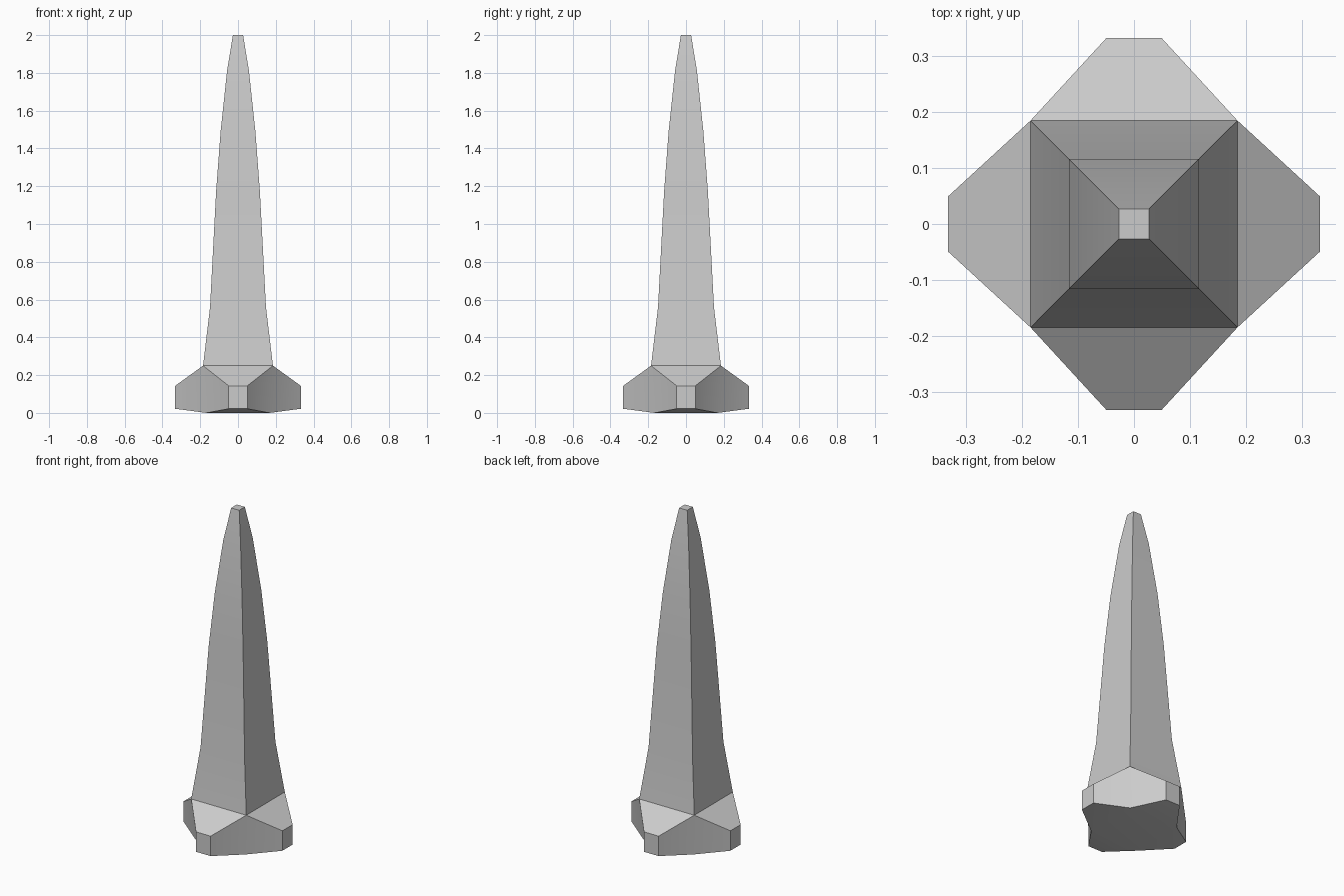
import bpy
import bmesh
from math import radians
from mathutils import Matrix, Vector

cube = bpy.data.objects.get("Cube")
if cube:
    bpy.data.objects.remove(cube, do_unlink=True)

stone = bpy.data.materials.new("grey_stone")
stone.use_nodes = True
colour = (0.6, 0.6, 0.6, 1)
stone.diffuse_color = colour
stone.node_tree.nodes["Principled BSDF"].inputs["Base Color"].default_value = colour

SHOULDER, SHOULDER_Z = 0.185, 0.25


def finish(name, bm):
    bmesh.ops.remove_doubles(bm, verts=bm.verts, dist=0.0005)
    bmesh.ops.recalc_face_normals(bm, faces=bm.faces)
    mesh = bpy.data.meshes.new(name)
    bm.to_mesh(mesh)
    bm.free()
    mesh.materials.append(stone)
    obj = bpy.data.objects.new(name, mesh)
    bpy.context.collection.objects.link(obj)
    bpy.ops.object.select_all(action="DESELECT")
    obj.select_set(True)
    bpy.context.view_layer.objects.active = obj
    bpy.ops.object.shade_smooth_by_angle(angle=radians(30))


def square(bm, r, z):
    return [bm.verts.new((x * r, y * r, z))
            for x, y in ((-1, -1), (1, -1), (1, 1), (-1, 1))]


# Spire: square rings tapering to a small flat tip
bm = bmesh.new()
profile = [(SHOULDER, SHOULDER_Z), (0.148, 0.56), (0.116, 1.17),
           (0.092, 1.49), (0.058, 1.81), (0.027, 2)]
rings = [square(bm, r, z) for r, z in profile]
for low, high in zip(rings, rings[1:]):
    for i in range(4):
        j = (i + 1) % 4
        bm.faces.new((low[i], low[j], high[j], high[i]))
bm.faces.new(rings[-1])
finish("spire", bm)

# Footing: one wedge-shaped foot repeated around a square underside
bm = bmesh.new()
SOLE, REACH, HALF, TOE_LOW, TOE_HIGH = 0.167, 0.333, 0.049, 0.022, 0.143
bm.faces.new(square(bm, SOLE, 0))
for k in range(4):
    turn = Matrix.Rotation(radians(90 * k), 3, "Z")

    def pair(half, out, z):
        return [bm.verts.new(turn @ Vector((s * half, -out, z))) for s in (-1, 1)]

    sole = pair(SOLE, SOLE, 0)
    toe_low = pair(HALF, REACH, TOE_LOW)
    toe_high = pair(HALF, REACH, TOE_HIGH)
    shoulder = pair(SHOULDER, SHOULDER, SHOULDER_Z)
    for a, b in ((sole, toe_low), (toe_low, toe_high), (toe_high, shoulder)):
        bm.faces.new((a[0], a[1], b[1], b[0]))
    for s in (0, 1):
        bm.faces.new((sole[s], toe_low[s], toe_high[s], shoulder[s]))
finish("footing", bm)
